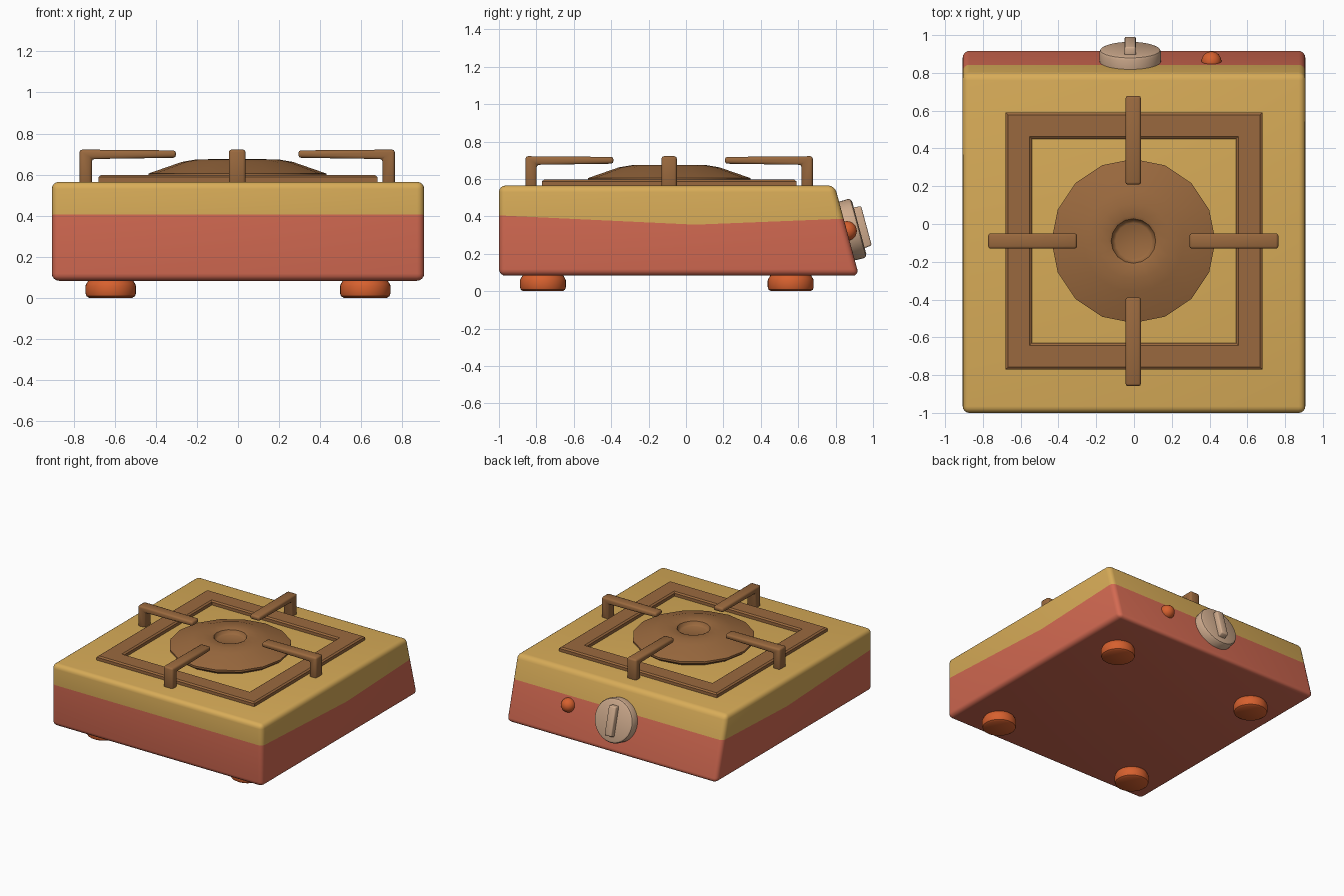
import bpy, bmesh, math
from mathutils import Matrix, Vector

if "Cube" in bpy.data.objects:
    bpy.data.objects.remove(bpy.data.objects["Cube"])


def material(name, rgb):
    m = bpy.data.materials.new(name)
    lin = [((c / 255 + 0.055) / 1.055) ** 2.4 for c in rgb]
    m.diffuse_color = (*lin, 1)
    m.use_nodes = True
    m.node_tree.nodes["Principled BSDF"].inputs["Base Color"].default_value = m.diffuse_color
    return m


YELLOW = material("mustard_yellow", (216, 172, 88))
RED = material("brick_red", (212, 106, 82))
BROWN = material("burner_brown", (154, 105, 62))
ORANGE = material("foot_orange", (214, 96, 46))
TAN = material("knob_tan", (208, 172, 142))

CY = -0.09                      # burner centre in y
TILT = math.atan(0.13 / 0.482)  # slope of the back control panel


def finish(name, bm, mats, matrix=None, angle=35):
    bmesh.ops.recalc_face_normals(bm, faces=bm.faces[:])
    if matrix is not None:
        bm.transform(matrix)
    me = bpy.data.meshes.new(name)
    bm.to_mesh(me)
    bm.free()
    for m in mats:
        me.materials.append(m)
    for p in me.polygons:
        p.use_smooth = True
    me.set_sharp_from_angle(angle=math.radians(angle))
    ob = bpy.data.objects.new(name, me)
    bpy.context.collection.objects.link(ob)
    return ob


def extrude_profile(points, half):
    """Prism of a (y, z) profile, from x = -half to x = half."""
    bm = bmesh.new()
    f = bm.faces.new([bm.verts.new((-half, y, z)) for y, z in points])
    geom = bmesh.ops.extrude_face_region(bm, geom=[f])["geom"]
    vs = [g for g in geom if isinstance(g, bmesh.types.BMVert)]
    bmesh.ops.translate(bm, verts=vs, vec=(2 * half, 0, 0))
    bmesh.ops.recalc_face_normals(bm, faces=bm.faces[:])
    return bm


def bevel(bm, width, segments):
    bmesh.ops.bevel(bm, geom=bm.edges[:], offset=width, segments=segments,
                    profile=0.5, affect='EDGES', clamp_overlap=True)


def lathe(profile, sides):
    """Revolve (r, z) points about z; r = 0 at both ends."""
    bm = bmesh.new()
    rings = []
    for r, z in profile:
        if r == 0:
            rings.append([bm.verts.new((0, 0, z))] * sides)
        else:
            rings.append([bm.verts.new((r * math.cos(2 * math.pi * i / sides),
                                        r * math.sin(2 * math.pi * i / sides), z))
                          for i in range(sides)])
    for a, b in zip(rings, rings[1:]):
        for i in range(sides):
            j = (i + 1) % sides
            bm.faces.new(list(dict.fromkeys((a[i], a[j], b[j], b[i]))))
    return bm


# Body: wedge-backed box, painted in two colours along a shallow V line
body = extrude_profile([(-1, 0.083), (0.925, 0.083), (0.795, 0.565), (-1, 0.565)], 0.907)
bevel(body, 0.035, 4)
BEND, LOW = 0.05, 0.356
SLOPES = (-0.047, 0.040)        # front and back part of the paint line


def cut(faces, co, no):
    geom = set(faces)
    for f in faces:
        geom.update(f.edges)
        geom.update(f.verts)
    bmesh.ops.bisect_plane(body, geom=list(geom), plane_co=co, plane_no=no)


cut(body.faces[:], (0, BEND, 0), (0, 1, 0))
for side, s in enumerate(SLOPES):
    part = [f for f in body.faces if (f.calc_center_median().y > BEND) == bool(side)]
    cut(part, (0, BEND, LOW), (0, -s, 1))
for f in body.faces:
    c = f.calc_center_median()
    line = LOW + SLOPES[c.y > BEND] * (c.y - BEND)
    f.material_index = 0 if c.z > line else 1
finish("body", body, [YELLOW, RED])

# Square frame lying on the top
frame = bmesh.new()
loops = []
for r, z in ((0.68, 0.555), (0.68, 0.588), (0.668, 0.597),
             (0.552, 0.597), (0.54, 0.588), (0.54, 0.555)):
    loops.append([frame.verts.new((x * r, CY + y * r, z))
                  for x, y in ((-1, -1), (1, -1), (1, 1), (-1, 1))])
for a, b in zip(loops, loops[1:] + loops[:1]):
    for i in range(4):
        j = (i + 1) % 4
        frame.faces.new((a[i], a[j], b[j], b[i]))
finish("square_frame", frame, [BROWN])

# Burner cap: 16-sided shallow dome with a dimple
cap = lathe([(0, 0.555), (0.39, 0.555), (0.434, 0.59), (0.434, 0.605), (0.27, 0.662),
             (0.20, 0.674), (0.135, 0.675), (0.118, 0.668), (0.108, 0.645),
             (0.095, 0.638), (0, 0.638)], 16)
finish("burner_cap", cap, [BROWN], Matrix.Translation((-0.003, CY, 0)), 40)

# Four pan supports around the burner
for i in range(4):
    arm = extrude_profile([(0.768, 0.55), (0.768, 0.722), (0.298, 0.718),
                           (0.298, 0.682), (0.708, 0.676), (0.708, 0.55)], 0.041)
    bevel(arm, 0.013, 2)
    finish(f"pan_support_{i + 1}", arm, [BROWN],
           Matrix.Translation((-0.004, CY, 0)) @ Matrix.Rotation(i * math.pi / 2, 4, 'Z'), 50)

# Four round feet
for x in (-0.62, 0.62):
    for y in (-0.765, 0.56):
        foot = lathe([(0, 0), (0.105, 0), (0.118, 0.008), (0.123, 0.022), (0.123, 0.058),
                      (0.118, 0.07), (0.105, 0.09), (0, 0.09)], 32)
        finish(f"foot_{'left' if x < 0 else 'right'}_{'front' if y < 0 else 'back'}",
               foot, [ORANGE], Matrix.Translation((x, y, 0)))


def on_panel(x, z):
    """Frame on the sloped back: local z points out, local y runs up the slope."""
    y = 0.925 - (z - 0.083) * math.tan(TILT)
    return Matrix.Translation((x, y, z)) @ Matrix.Rotation(TILT - math.pi / 2, 4, 'X')


# Control knob disc and its grip bar
knob = lathe([(0, -0.01), (0.162, -0.01), (0.164, 0.05), (0.158, 0.062),
              (0.145, 0.068), (0, 0.068)], 40)
finish("knob_disc", knob, [TAN], on_panel(-0.02, 0.322))
grip = extrude_profile([(-0.115, 0.05), (0.115, 0.05), (0.108, 0.108), (-0.108, 0.108)], 0.03)
bevel(grip, 0.008, 2)
finish("knob_grip", grip, [TAN], on_panel(-0.02, 0.322), 50)

# Domed igniter button
button = bmesh.new()
bmesh.ops.create_uvsphere(button, u_segments=24, v_segments=12, radius=0.053)
finish("igniter_button", button, [ORANGE], on_panel(0.41, 0.322))
